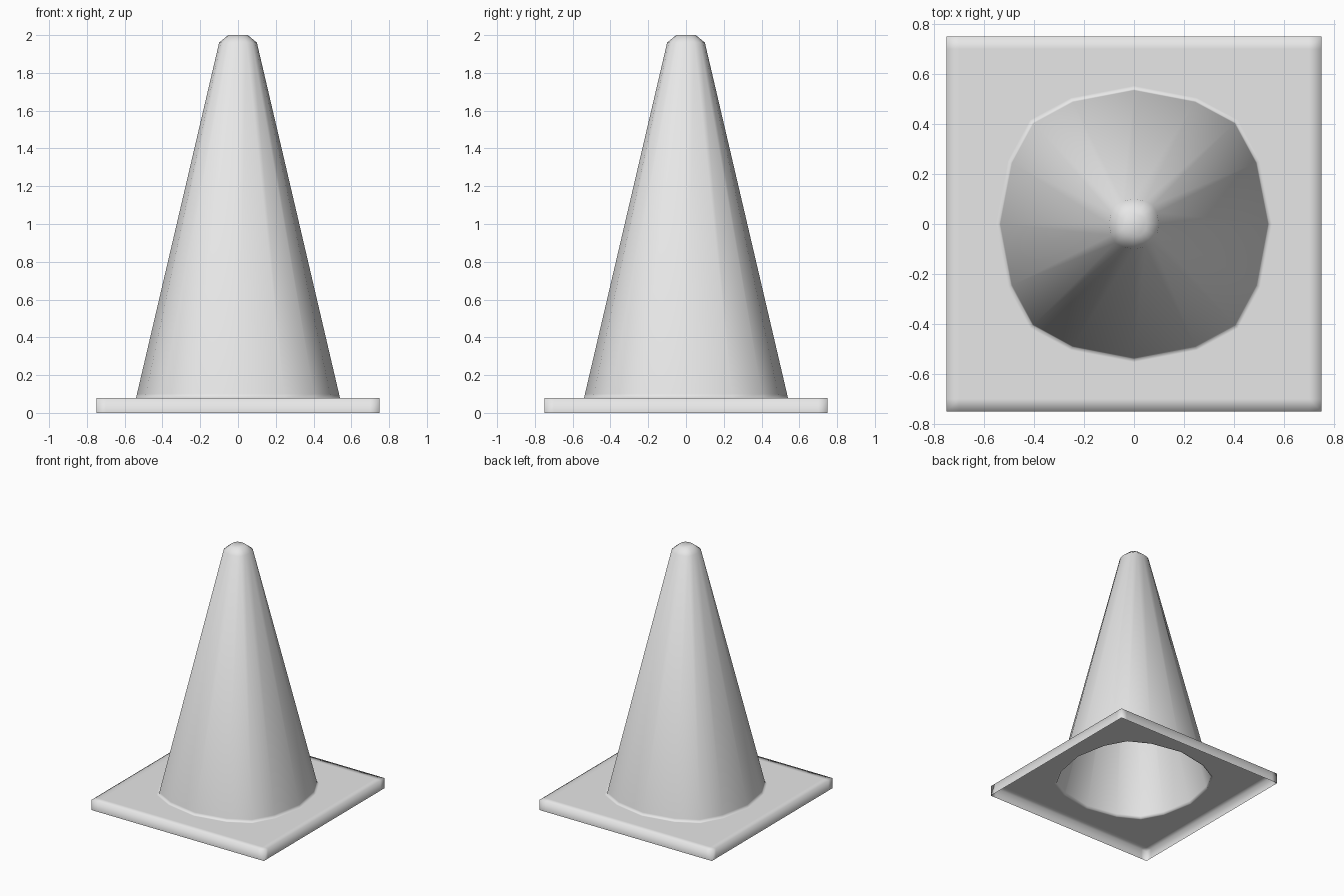
import bpy
import bmesh
from mathutils import Vector

cube = bpy.data.objects.get("Cube")
if cube:
    bpy.data.objects.remove(cube, do_unlink=True)

grey = bpy.data.materials.new("light_grey")
grey.use_nodes = True
colour = (0.8, 0.8, 0.8, 1)
grey.diffuse_color = colour
grey.node_tree.nodes["Principled BSDF"].inputs["Base Color"].default_value = colour

# Outline of a unit square, four steps to a side, counterclockwise
steps = [-1, -0.5, 0, 0.5]
square = ([Vector((1, t)) for t in steps] + [Vector((-t, 1)) for t in steps]
          + [Vector((-1, -t)) for t in steps] + [Vector((t, -1)) for t in steps])

bm = bmesh.new()


def ring(points, z):
    return [bm.verts.new((p.x, p.y, z)) for p in points]


def rounded(radius):
    # Square directions pulled into a slightly squarish circle
    return [p.normalized() * radius * p.length ** 0.18 for p in square]


def bridge(lower, upper):
    n = len(lower)
    return [bm.faces.new((lower[i], lower[(i + 1) % n], upper[(i + 1) % n], upper[i]))
            for i in range(n)]


# Hollow base plate: side walls and a top with a round opening, open below
half, plate_top = 0.75, 0.08
outline = [p * half for p in square]
bottom = ring(outline, 0)
edge = ring(outline, plate_top)
collar = ring(rounded(0.553), plate_top)
foot = ring(rounded(0.54), plate_top)
base_faces = bridge(bottom, edge) + bridge(edge, collar)
bridge(collar, foot)

# Hollow cone shell with a chamfered tip
previous = foot
for radius, z in ((0.535, 0.10), (0.10, 1.96), (0.052, 2.0)):
    current = ring(rounded(radius), z)
    bridge(previous, current)
    previous = current
bm.faces.new(previous)

# Support cuts that keep the plate corners tight under smooth shading
for axis in (Vector((1, 0, 0)), Vector((0, 1, 0))):
    for side in (-1, 1):
        faces = [f for f in bm.faces if f.calc_center_median().z <= plate_top + 0.001]
        geom = set(faces)
        for f in faces:
            geom.update(f.edges)
            geom.update(f.verts)
        bmesh.ops.bisect_plane(bm, geom=list(geom), dist=0.0001,
                               plane_co=axis * side * 0.70, plane_no=axis)

for f in bm.faces:
    f.smooth = True
mesh = bpy.data.meshes.new("traffic_cone")
bm.to_mesh(mesh)
bm.free()
mesh.materials.append(grey)
cone = bpy.data.objects.new("traffic_cone", mesh)
bpy.context.collection.objects.link(cone)
